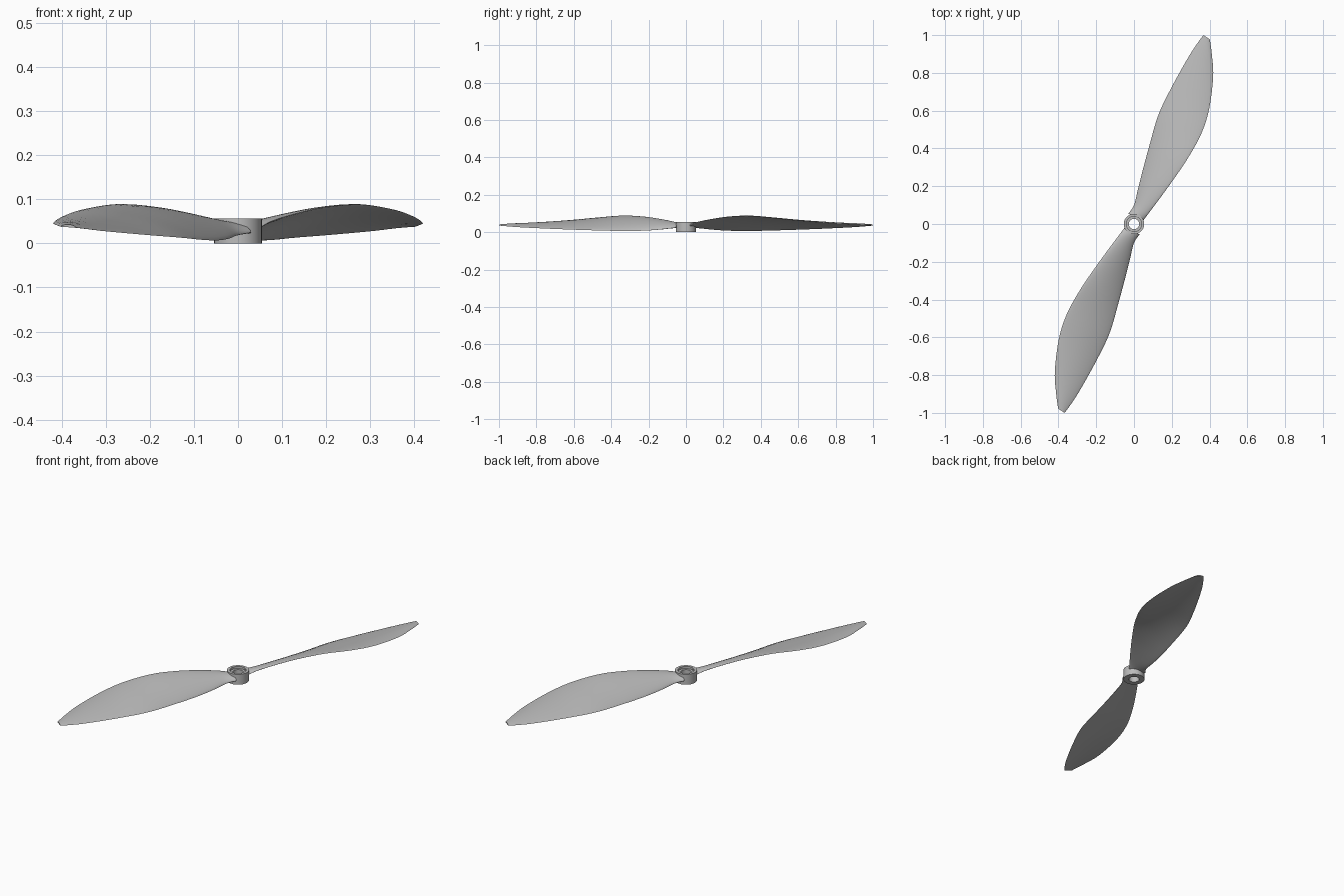
import bpy, bmesh, math
from mathutils import Vector, Matrix

cube = bpy.data.objects.get("Cube")
if cube:
    bpy.data.objects.remove(cube, do_unlink=True)

grey = bpy.data.materials.new("light_grey_plastic")
grey.use_nodes = True
colour = (0.5, 0.5, 0.5, 1)
grey.diffuse_color = colour
grey.node_tree.nodes["Principled BSDF"].inputs["Base Color"].default_value = colour


def make_object(name, bm, angle):
    bmesh.ops.recalc_face_normals(bm, faces=bm.faces)
    mesh = bpy.data.meshes.new(name)
    bm.to_mesh(mesh)
    bm.free()
    mesh.materials.append(grey)
    obj = bpy.data.objects.new(name, mesh)
    bpy.context.collection.objects.link(obj)
    bpy.ops.object.select_all(action="DESELECT")
    obj.select_set(True)
    bpy.context.view_layer.objects.active = obj
    bpy.ops.object.shade_smooth_by_angle(angle=math.radians(angle))
    return obj


def skin(bm, rings, closed):
    """Join equal rings of vertices with quads."""
    pairs = list(zip(rings, rings[1:] + rings[:1])) if closed else list(zip(rings, rings[1:]))
    for a, b in pairs:
        for i in range(len(a)):
            j = (i + 1) % len(a)
            bm.faces.new((a[i], a[j], b[j], b[i]))


# Hub: lathed ring with a bore and a shallow recess on top
SIDES = 48
profile = [(0.027, 0), (0.054, 0), (0.054, 0.056), (0.04, 0.056), (0.04, 0.044), (0.027, 0.044)]
bm = bmesh.new()
rings = []
for k in range(SIDES):
    a = 2 * math.pi * k / SIDES
    rings.append([bm.verts.new((r * math.cos(a), r * math.sin(a), z)) for r, z in profile])
skin(bm, rings, True)
make_object("hub", bm, 30)

# Blade stations from root to tip: low edge point, high edge point
stations = [
    ((-0.03, 0.055, 0.025), (0.05, 0.02, 0.036)),
    ((0.0, 0.1, 0.019), (0.08, 0.06, 0.052)),
    ((0.02, 0.18, 0.011), (0.14, 0.14, 0.07)),
    ((0.045, 0.28, 0.007), (0.205, 0.23, 0.083)),
    ((0.08, 0.41, 0.008), (0.28, 0.34, 0.088)),
    ((0.13, 0.58, 0.013), (0.355, 0.475, 0.076)),
    ((0.205, 0.735, 0.019), (0.398, 0.61, 0.061)),
    ((0.295, 0.895, 0.027), (0.419, 0.78, 0.047)),
    ((0.345, 0.97, 0.033), (0.413, 0.89, 0.042)),
    ((0.368, 1.0, 0.036), (0.402, 0.977, 0.038)),
]


def spline(points, t):
    """Smooth curve through all the points."""
    i = min(int(t), len(points) - 2)
    f = t - i
    p0, p1, p2, p3 = (Vector(points[max(0, min(len(points) - 1, i + d))]) for d in (-1, 0, 1, 2))
    return 0.5 * (2 * p1 + (p2 - p0) * f + (2 * p0 - 5 * p1 + 4 * p2 - p3) * f ** 2
                  + (3 * p1 - p0 - 3 * p2 + p3) * f ** 3)


def build_blade(name, turn):
    bm = bmesh.new()
    lows, highs = zip(*stations)
    steps, chord_steps = 6, 14
    total = (len(stations) - 1) * steps
    span = Vector((0.37, 0.93, 0))
    rings = []
    for k in range(total + 1):
        t = k / steps
        low, high = spline(lows, t), spline(highs, t)
        chord = high - low
        normal = chord.cross(span).normalized()
        width = chord.length
        thick = 0.004 + 0.009 * (1 - k / total) ** 2
        upper, lower = [], []
        for n in range(chord_steps + 1):
            s = 0.5 - 0.5 * math.cos(math.pi * n / chord_steps)
            bulge = math.sqrt(max(0, 4 * s * (1 - s)))
            mid = low + chord * s + normal * (0.05 * width * 4 * s * (1 - s))
            upper.append(mid + normal * thick * bulge)
            lower.append(mid - normal * thick * bulge * 0.6)
        loop = upper + lower[-2:0:-1]
        rings.append([bm.verts.new(p) for p in loop])
    skin(bm, rings, False)
    bm.faces.new(rings[0])
    bm.faces.new(rings[-1])
    bmesh.ops.rotate(bm, verts=bm.verts, cent=(0, 0, 0), matrix=Matrix.Rotation(turn, 3, "Z"))
    make_object(name, bm, 50)


build_blade("back_blade", 0)
build_blade("front_blade", math.pi)
